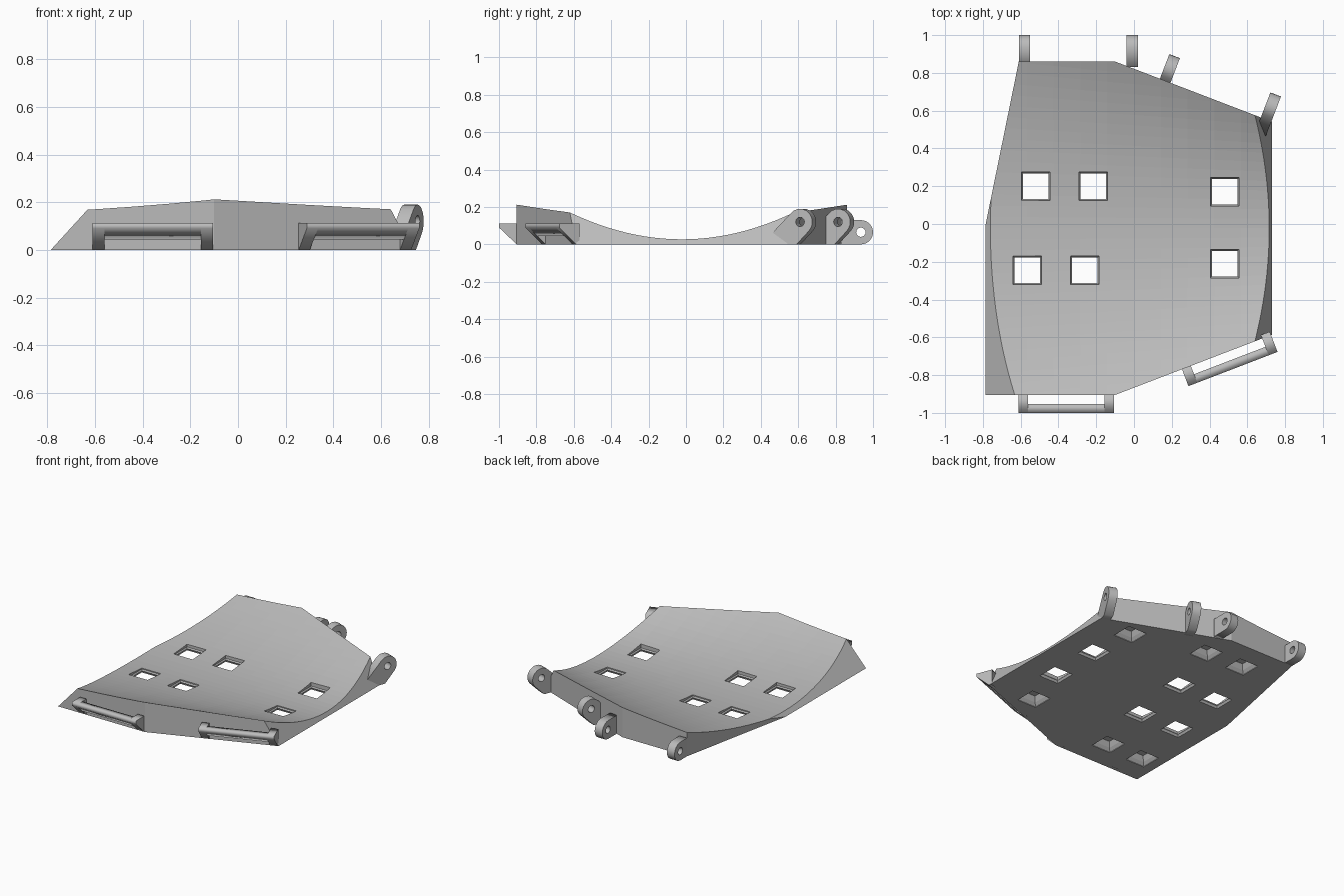
import bpy, bmesh
from math import sin, cos, radians, sqrt
from mathutils import Matrix, Vector

cube = bpy.data.objects.get("Cube")
if cube:
    bpy.data.objects.remove(cube)

grey = bpy.data.materials.new("plain grey")
grey.use_nodes = True
tone = (0.5, 0.5, 0.5, 1)
grey.diffuse_color = tone
grey.node_tree.nodes["Principled BSDF"].inputs["Base Color"].default_value = tone

MID = -0.022                      # centre line of the hollow
SLANT = radians(69)               # direction of the angled walls


def link(name, data):
    obj = bpy.data.objects.new(name, data)
    bpy.context.collection.objects.link(obj)
    return obj


def bake(obj):
    """Replace an object by its evaluated mesh."""
    bpy.context.view_layer.update()
    dg = bpy.context.evaluated_depsgraph_get()
    mesh = bpy.data.meshes.new_from_object(obj.evaluated_get(dg))
    name, mat = obj.name, obj.matrix_world.copy()
    bpy.data.objects.remove(obj)
    new = link(name, mesh)
    new.matrix_world = mat
    mesh.materials.clear()
    mesh.materials.append(grey)
    return new


def prism(name, loops, origin, angle, width):
    """Extrude outline loops (outward distance, height) across a width."""
    curve = bpy.data.curves.new(name, 'CURVE')
    curve.dimensions = '2D'
    curve.fill_mode = 'BOTH'
    curve.extrude = width / 2
    for loop in loops:
        spline = curve.splines.new('POLY')
        spline.points.add(len(loop) - 1)
        for point, (d, z) in zip(spline.points, loop):
            point.co = (d, z, 0, 1)
        spline.use_cyclic_u = True
    out = Vector((cos(angle), sin(angle), 0))
    up = Vector((0, 0, 1))
    frame = Matrix((out, up, out.cross(up))).transposed().to_4x4()
    obj = link(name, curve)
    obj.matrix_world = Matrix.Translation((*origin, 0)) @ frame
    return bake(obj)


def arc(cx, cz, r, start, end, steps):
    angles = [radians(start + (end - start) * i / steps) for i in range(steps + 1)]
    return [(cx + r * cos(a), cz + r * sin(a)) for a in angles]


# Plate: conical hollow top, trimmed by the side planes
def hollow(x, y):
    r = 2.08 - 1.18 * x
    return 0.027 + r - sqrt(r * r - y * y)


bm = bmesh.new()
bmesh.ops.create_grid(bm, x_segments=12, y_segments=36, size=1)
for v in bm.verts:
    x = v.co.x * 0.85
    y = v.co.y * (0.98 - 0.1 * v.co.x)
    v.co = (x, y + MID, hollow(x, y))
base = bmesh.ops.extrude_face_region(bm, geom=bm.faces[:])
for v in base["geom"]:
    if isinstance(v, bmesh.types.BMVert):
        v.co.z = 0

sides = [
    ((0, -0.905, 0), (0, -1, 0)),
    ((0, 0.86, 0), (0, 1, 0)),
    ((-0.1, -0.905, 0), (cos(SLANT), -sin(SLANT), 0)),
    ((-0.1, 0.86, 0), (cos(SLANT), sin(SLANT), 0)),
    ((0.73, 0, 0), (0.19, 0, 0.1)),
    ((-0.785, 0, 0), (-0.17, 0, 0.155)),
    ((-0.785, 0, 0), (-0.86, 0.175, 0)),
]
for point, normal in sides:
    bmesh.ops.bisect_plane(bm, geom=bm.verts[:] + bm.edges[:] + bm.faces[:], dist=1e-5,
                           plane_co=point, plane_no=Vector(normal).normalized(),
                           clear_outer=True)
    rim = [e for e in bm.edges if e.is_boundary]
    bmesh.ops.contextual_create(bm, geom=rim)
bmesh.ops.dissolve_limit(bm, angle_limit=0.001, verts=bm.verts[:], edges=bm.edges[:])
bmesh.ops.recalc_face_normals(bm, faces=bm.faces[:])
mesh = bpy.data.meshes.new("plate")
bm.to_mesh(mesh)
bm.free()
plate = link("plate", mesh)

# Square openings and blind pockets underneath
through = [(-0.52, 0.2), (-0.215, 0.2), (0.48, 0.17),
           (-0.565, -0.245), (-0.26, -0.245), (0.48, -0.21)]
blind = [(-0.37, 0.64), (-0.08, 0.63), (0.45, 0.5),
         (-0.64, -0.68), (-0.355, -0.68), (0.39, -0.54)]
through_steps = [(-0.05, 0.15), (0.004, 0.15), (0.016, 0.136), (0.024, 0.15), (0.3, 0.15)]
blind_steps = [(-0.05, 0.15), (0.004, 0.15), (0.025, 0.12), (0.06, 0.09)]
bm = bmesh.new()
for spots, steps in ((through, through_steps), (blind, blind_steps)):
    for x, y in spots:
        rings = [[bm.verts.new((x + i * s / 2, y + j * s / 2, z))
                  for i, j in ((-1, -1), (1, -1), (1, 1), (-1, 1))] for z, s in steps]
        bm.faces.new(rings[0][::-1])
        bm.faces.new(rings[-1])
        for low, high in zip(rings, rings[1:]):
            for k in range(4):
                n = (k + 1) % 4
                bm.faces.new((low[k], low[n], high[n], high[k]))
mesh = bpy.data.meshes.new("opening_cutter")
bm.to_mesh(mesh)
bm.free()
cutter = link("opening_cutter", mesh)
cutter.hide_render = True
cut = plate.modifiers.new("openings", 'BOOLEAN')
cut.operation = 'DIFFERENCE'
cut.solver = 'EXACT'
cut.object = cutter
plate = bake(plate)
bpy.data.objects.remove(cutter)

# Hinge lugs on the straight back wall
eye = arc(0.075, 0.065, 0.025, 0, 337.5, 15)
lug = arc(0.075, 0.065, 0.065, -90, 90, 12) + [(-0.03, 0.13), (-0.03, 0)]
for name, x in (("back_lug_outer", -0.58), ("back_lug_inner", -0.01)):
    prism(name, [lug, eye], (x, 0.86), radians(90), 0.06)

# Raised hinge lugs on the angled back wall
eye = arc(0.07, 0.12, 0.025, 0, 337.5, 15)
lug = arc(0.07, 0.12, 0.07, -45, 135, 12) + [(-0.09, 0.06), (-0.03, 0), (0.05, 0)]
for name, spot in (("angled_lug_inner", (0.165, 0.758)), ("angled_lug_outer", (0.70, 0.555))):
    prism(name, [lug, eye], spot, SLANT, 0.06)

# Strap loops on the front walls: two legs and a bar each
leg = [(-0.02, 0), (0, 0), (0.095, 0.09), (0.095, 0.113), (-0.02, 0.113)]
bar = [(0.047, 0.045), (0.095, 0.09), (0.095, 0.113), (0.047, 0.113)]
for name, spot, angle in (("front_loop", (-0.358, -0.905), radians(-90)),
                          ("angled_loop", (0.49, -0.679), -SLANT)):
    along = Vector((-sin(angle), cos(angle)))
    for side, label in ((-1, "leg_a"), (1, "leg_b")):
        prism(f"{name}_{label}", [leg], Vector(spot) + along * side * 0.2275, angle, 0.05)
    prism(f"{name}_bar", [bar], spot, angle, 0.405)
